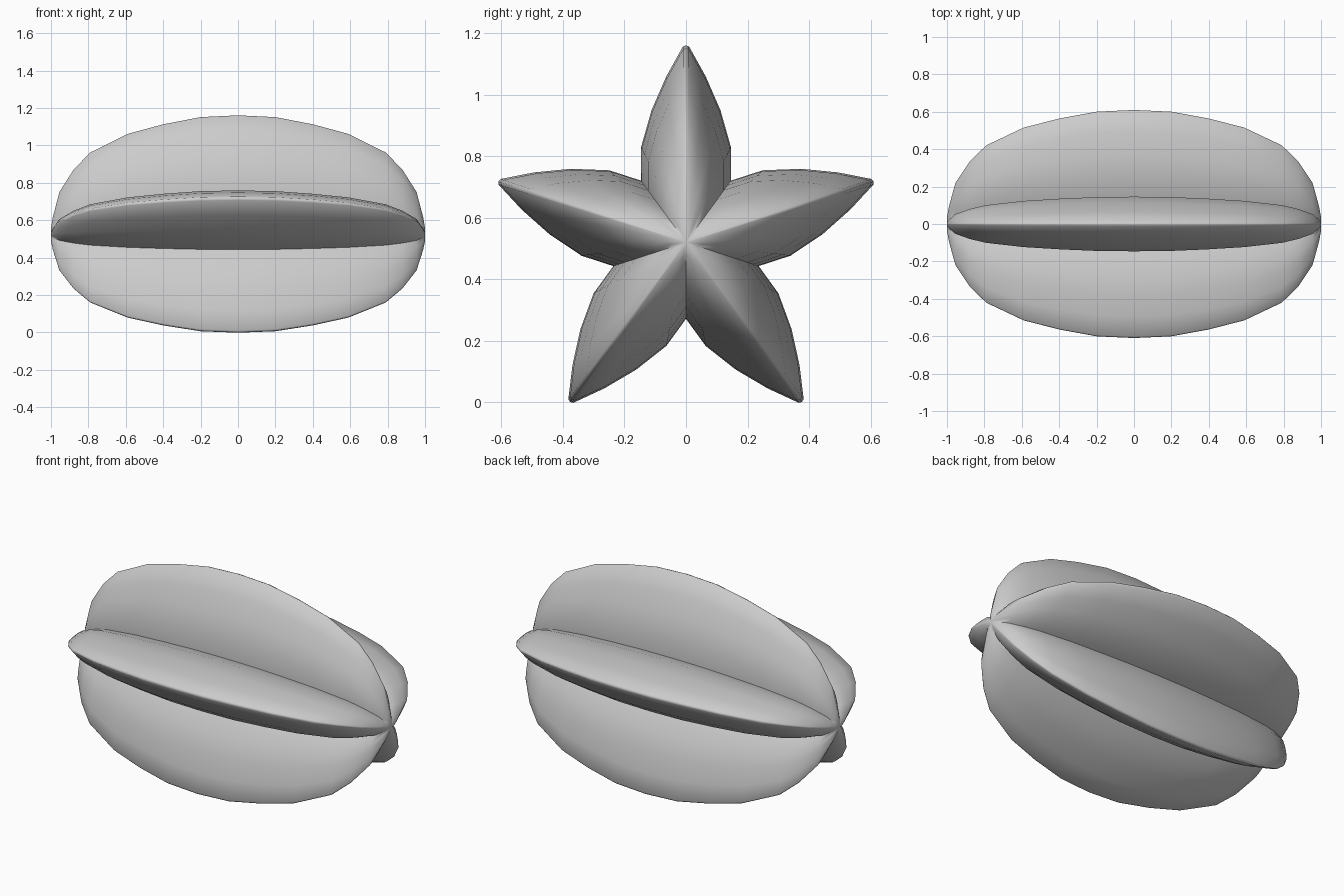
import bpy, bmesh, math

if "Cube" in bpy.data.objects:
    bpy.data.objects.remove(bpy.data.objects["Cube"])

CENTRE_Z = 0.52
RIBS = 5

# Half of one rib's cross-section: (sideways, outward), valley to tip
half = [(0.146, 0.201), (0.146, 0.31), (0.112, 0.43), (0.064, 0.54), (0.01, 0.637)]
rib = [(-s, o) for s, o in half[1:]] + [(0, 0.641)] + [(s, o) for s, o in half[:0:-1]] + [half[0]]

# Size of the cross-section along the length: (x, scale)
side = [(0.2, 0.985), (0.4, 0.925), (0.59, 0.845), (0.79, 0.69),
        (0.88, 0.545), (0.955, 0.36), (0.99, 0.15), (1.0, 0.06)]
stations = [(-x, s) for x, s in reversed(side)] + [(0, 1.0)] + side

# Full star outline around the long axis
star = []
for k in range(RIBS):
    a = 2 * math.pi * k / RIBS
    for s, o in rib:
        star.append((s * math.cos(a) + o * math.sin(a), o * math.cos(a) - s * math.sin(a)))

# Loft the star along x
bm = bmesh.new()
rings = [[bm.verts.new((x, y * s, CENTRE_Z + z * s)) for y, z in star] for x, s in stations]
n = len(star)
for r0, r1 in zip(rings, rings[1:]):
    for i in range(n):
        j = (i + 1) % n
        bm.faces.new((r0[i], r0[j], r1[j], r1[i]))

# Close both ends with a fan
for ring, x in ((rings[0], -1.0), (rings[-1], 1.0)):
    hub = bm.verts.new((x, 0, CENTRE_Z))
    for i in range(n):
        bm.faces.new((ring[i], ring[(i + 1) % n], hub))
bmesh.ops.recalc_face_normals(bm, faces=bm.faces)

mesh = bpy.data.meshes.new("star_fruit")
bm.to_mesh(mesh)
bm.free()
fruit = bpy.data.objects.new("star_fruit", mesh)
bpy.context.collection.objects.link(fruit)

# Smooth skin with crisp valleys between ribs
bpy.context.view_layer.objects.active = fruit
fruit.select_set(True)
bpy.ops.object.shade_smooth_by_angle(angle=math.radians(62))
